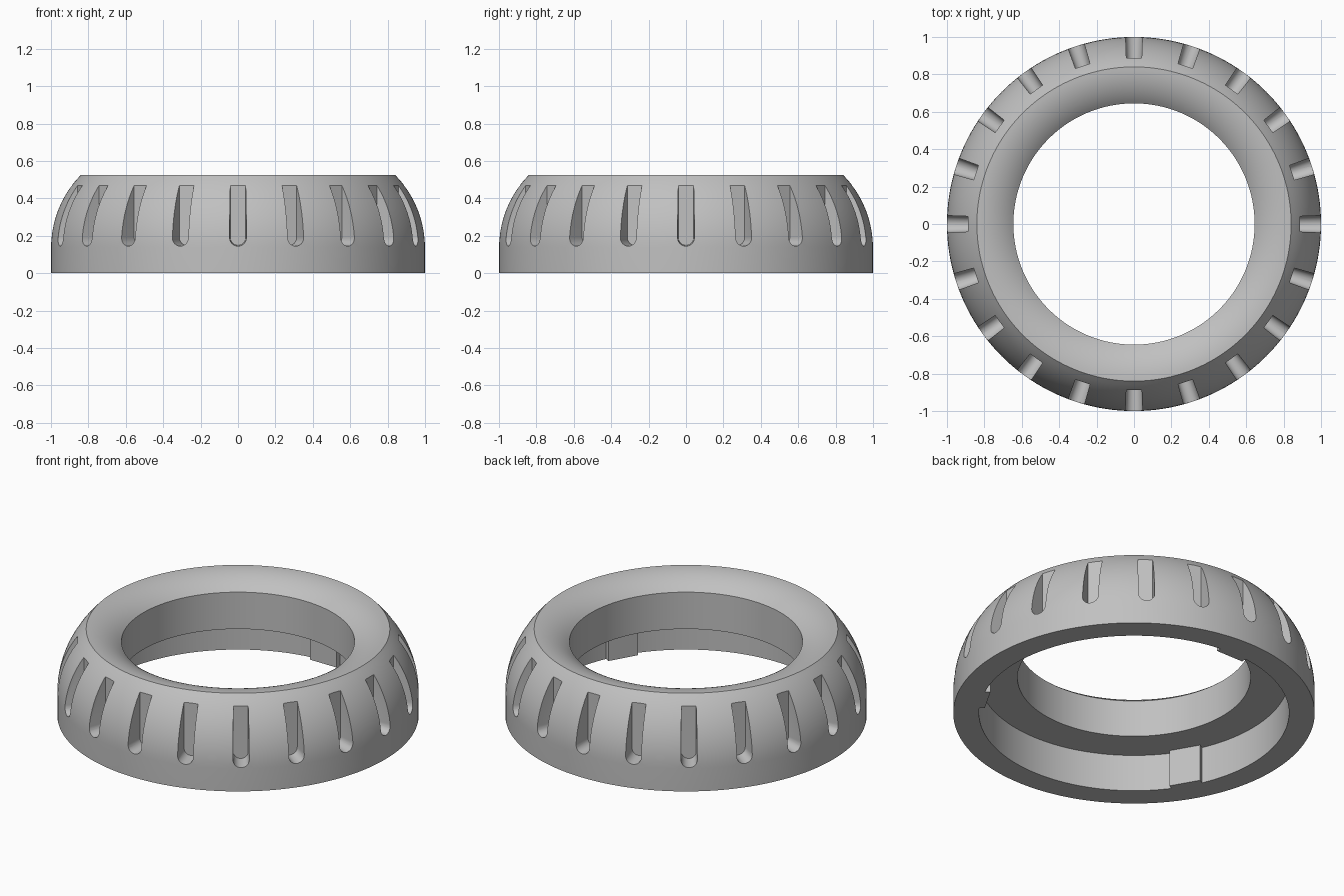
import bpy, bmesh
from math import sin, cos, pi, radians
from mathutils import Matrix, Vector

if "Cube" in bpy.data.objects:
    bpy.data.objects.remove(bpy.data.objects["Cube"], do_unlink=True)

GROOVES, TABS = 20, 3
WALL, CEILING, HOLE = 0.858, 0.225, 0.645   # underside recess and bore

grey = bpy.data.materials.new("plain grey")
grey.use_nodes = True
grey.diffuse_color = (0.53, 0.53, 0.53, 1)
grey.node_tree.nodes["Principled BSDF"].inputs["Base Color"].default_value = grey.diffuse_color


def finish(bm, name):
    bmesh.ops.recalc_face_normals(bm, faces=bm.faces)
    mesh = bpy.data.meshes.new(name)
    bm.to_mesh(mesh)
    bm.free()
    mesh.materials.append(grey)
    obj = bpy.data.objects.new(name, mesh)
    bpy.context.collection.objects.link(obj)
    return obj


def revolve(profile, name, steps=160):
    bm = bmesh.new()
    verts = [bm.verts.new((r, 0, z)) for r, z in profile]
    edges = [bm.edges.new((a, b)) for a, b in zip(verts, verts[1:] + verts[:1])]
    bmesh.ops.spin(bm, geom=verts + edges, cent=(0, 0, 0), axis=(0, 0, 1),
                   angle=2 * pi, steps=steps, use_merge=True)
    bmesh.ops.remove_doubles(bm, verts=bm.verts, dist=1e-5)
    return finish(bm, name)


def arc(cx, cz, radius, start, end, n):
    angles = [radians(start + (end - start) * i / n) for i in range(n + 1)]
    return [(cx + radius * cos(a), cz + radius * sin(a)) for a in angles]


def slot_outline(half):
    # U shape: rounded bottom, open past the top
    return [(half, 0.65)] + arc(0, 0.19, half, 0, -180, 12) + [(-half, 0.65)]


# Ring body: domed shoulder outside, rounded lip falling into the bore
shoulder = arc(0.454, 0.139, 0.546, 0, 45, 14)
lip = arc(0.84, 0.234, 0.291, 90, 132, 12)[1:-1]
ring = revolve([(WALL, 0), (1, 0)] + shoulder + lip +
               [(HOLE, 0.45), (HOLE, CEILING), (WALL, CEILING)], "ring_body")

# Groove cutters around the shoulder
bm = bmesh.new()
for i in range(GROOVES):
    turn = Matrix.Rotation(2 * pi * i / GROOVES, 3, 'Z')
    loops = [[bm.verts.new(turn @ Vector((r, t, z))) for t, z in slot_outline(half)]
             for r, half in ((0.888, 0.041), (1.1, 0.049))]
    count = len(loops[0])
    for j in range(count):
        k = (j + 1) % count
        bm.faces.new((loops[0][j], loops[0][k], loops[1][k], loops[1][j]))
    bm.faces.new(loops[0])
    bm.faces.new(loops[1][::-1])
cutter = finish(bm, "groove_cutter")
cutter.hide_render = True

cut = ring.modifiers.new("grooves", 'BOOLEAN')
cut.operation, cut.solver, cut.object = 'DIFFERENCE', 'EXACT', cutter
bpy.context.view_layer.update()
result = bpy.data.meshes.new_from_object(
    ring.evaluated_get(bpy.context.evaluated_depsgraph_get()))
ring.modifiers.clear()
ring.data = result
bpy.data.objects.remove(cutter, do_unlink=True)

# Smooth curved surfaces, keep rims and groove edges sharp
bpy.ops.object.select_all(action='DESELECT')
ring.select_set(True)
bpy.context.view_layer.objects.active = ring
bpy.ops.object.shade_smooth_by_angle(angle=radians(25))

# Locking tabs on the recess wall
for i in range(TABS):
    turn = Matrix.Rotation(radians(90) + 2 * pi * i / TABS, 4, 'Z')
    bm = bmesh.new()
    bmesh.ops.create_cube(bm, size=1, matrix=turn
                          @ Matrix.Translation((0.843, 0, CEILING / 2))
                          @ Matrix.Diagonal((0.04, 0.18, CEILING, 1)))
    finish(bm, f"locking_tab_{i + 1}")
